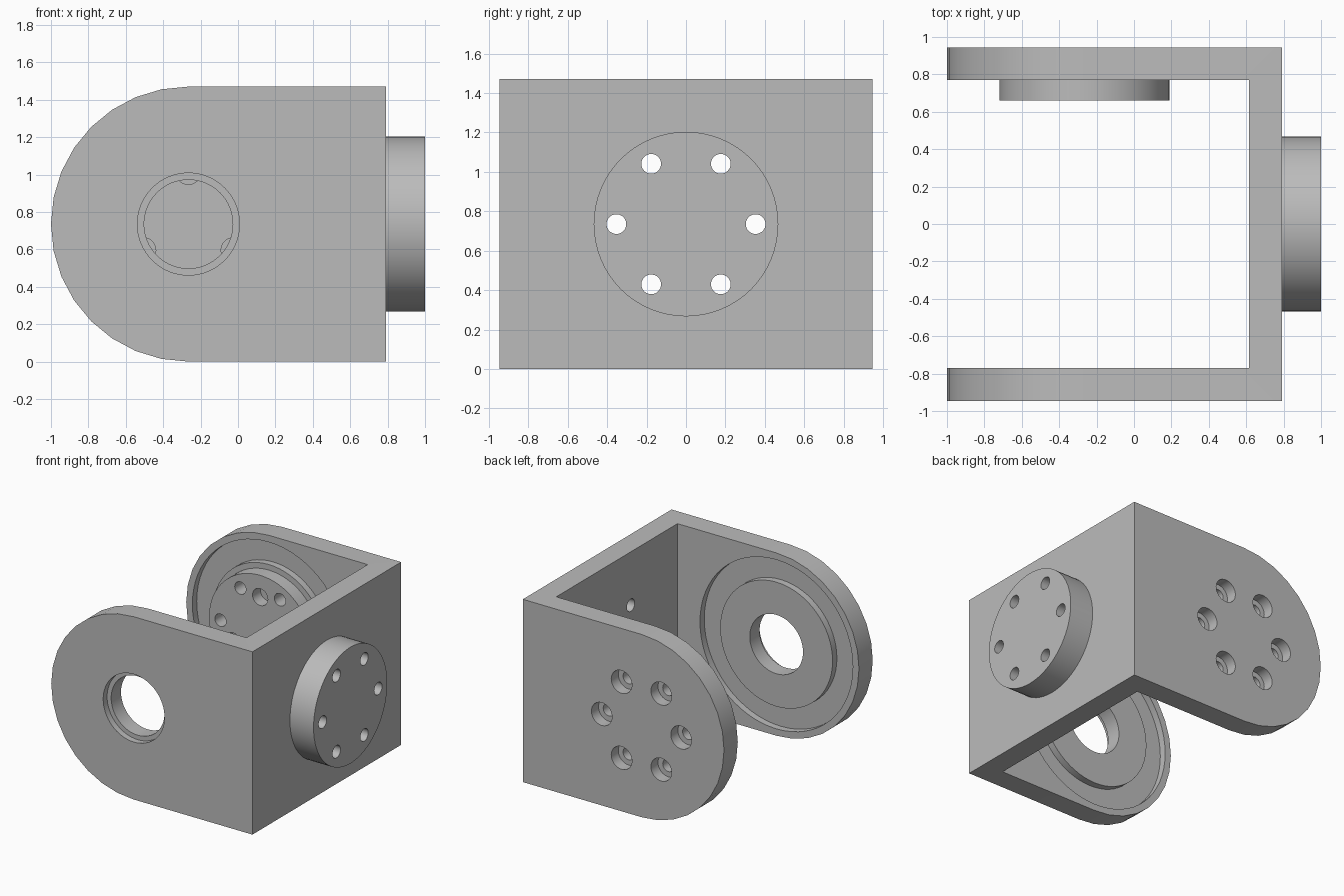
import bpy, bmesh
from math import sin, cos, pi, radians
from mathutils import Matrix, Vector

cube = bpy.data.objects.get("Cube")
if cube:
    bpy.data.objects.remove(cube, do_unlink=True)

R = 0.735                  # rounded arm end radius, half the height
PX, PZ = -0.265, R         # pivot axis position
HALF, INNER = 0.945, 0.77  # outer and inner half width
PLATE, FACE = 0.615, 0.79  # inner and outer side of the end plate

grey = bpy.data.materials.new("matte_grey")
grey.use_nodes = True
colour = (0.5, 0.5, 0.5, 1)
grey.diffuse_color = colour
grey.node_tree.nodes["Principled BSDF"].inputs["Base Color"].default_value = colour


def finish(bm, name):
    bmesh.ops.recalc_face_normals(bm, faces=bm.faces)
    mesh = bpy.data.meshes.new(name)
    bm.to_mesh(mesh)
    bm.free()
    mesh.materials.append(grey)
    obj = bpy.data.objects.new(name, mesh)
    bpy.context.collection.objects.link(obj)
    return obj


def cylinder(name, axis, u, z, start, end, radius, sides=64):
    """Cylinder along X or Y; u is the other horizontal coordinate."""
    bm = bmesh.new()
    bmesh.ops.create_cone(bm, cap_ends=True, segments=sides, radius1=radius,
                          radius2=radius, depth=abs(end - start))
    mid = (start + end) / 2
    if axis == "X":
        turn, place = Matrix.Rotation(pi / 2, 4, "Y"), Vector((mid, u, z))
    else:
        turn, place = Matrix.Rotation(pi / 2, 4, "X"), Vector((u, mid, z))
    bm.transform(Matrix.Translation(place) @ turn)
    return finish(bm, name)


def box(name, low, high):
    bm = bmesh.new()
    bmesh.ops.create_cube(bm, size=1)
    low, high = Vector(low), Vector(high)
    bm.transform(Matrix.Translation((low + high) / 2) @ Matrix.Diagonal((*(high - low), 1)))
    return finish(bm, name)


def cut(target, *cutters):
    """Subtract each cutter, then discard it."""
    for cutter in cutters:
        cutter.hide_render = True
        mod = target.modifiers.new("cut", "BOOLEAN")
        mod.operation, mod.solver, mod.object = "DIFFERENCE", "EXACT", cutter
        bpy.context.view_layer.objects.active = target
        bpy.ops.object.modifier_apply(modifier=mod.name)
        bpy.data.objects.remove(cutter, do_unlink=True)


def drill(target, axis, u, start, end, radius, circle, count, first):
    """Circular pattern of holes around (u, PZ)."""
    for i in range(count):
        a = radians(first) + i * 2 * pi / count
        cut(target, cylinder("drill", axis, u + circle * cos(a), PZ + circle * sin(a),
                             start, end, radius, 32))


# Bracket block: rounded side profile extruded across the width
bm = bmesh.new()
outline = [(FACE, 0), (FACE, 2 * R)]
outline += [(PX + R * cos(pi / 2 + i * pi / 16), PZ + R * sin(pi / 2 + i * pi / 16))
            for i in range(17)]
face = bm.faces.new([bm.verts.new((x, -HALF, z)) for x, z in outline])
extruded = bmesh.ops.extrude_face_region(bm, geom=[face])["geom"]
bmesh.ops.translate(bm, vec=(0, 2 * HALF, 0),
                    verts=[v for v in extruded if isinstance(v, bmesh.types.BMVert)])
bracket = finish(bm, "fork_bracket")

# Open the fork between the two arms
cut(bracket, box("slot", (-1.5, -INNER, -0.5), (PLATE, INNER, 2)))

# Ring groove on the inside of each arm
for side in (-1, 1):
    groove = cylinder("groove", "Y", PX, PZ, side * 0.7, side * (INNER + 0.055), 0.68)
    cut(groove, cylinder("land", "Y", PX, PZ, side * 0.6, side * 0.9, 0.5))
    cut(bracket, groove)

# Stepped bearing bore in the front arm
cut(bracket, cylinder("bore", "Y", PX, PZ, -1.1, -0.6, 0.237),
    cylinder("counterbore", "Y", PX, PZ, -1.1, -HALF + 0.05, 0.273))

# Hubs on the rear arm and on the end plate
rear_hub = cylinder("rear_arm_hub", "Y", PX, PZ, 0.66, INNER, 0.455)
end_hub = cylinder("end_plate_hub", "X", 0, PZ, FACE, 1.0, 0.468)

# Screw holes through hubs and bracket, countersunk behind the rear arm
for part in (bracket, rear_hub):
    drill(part, "Y", PX, 0.5, 1.1, 0.05, 0.353, 6, 0)
drill(bracket, "Y", PX, HALF - 0.09, 1.1, 0.092, 0.353, 6, 0)
for part in (bracket, end_hub):
    drill(part, "X", 0, 0.5, 1.1, 0.05, 0.353, 6, 0)

# Blind dowel holes in the hub faces
drill(rear_hub, "Y", PX, 0.5, 0.76, 0.068, 0.28, 3, 90)
drill(end_hub, "X", 0, 0.85, 1.1, 0.068, 0.28, 3, 90)

# Smooth round walls with sharp rims
for part in (bracket, rear_hub, end_hub):
    bpy.ops.object.select_all(action="DESELECT")
    part.select_set(True)
    bpy.context.view_layer.objects.active = part
    bpy.ops.object.shade_smooth_by_angle(angle=radians(30))
